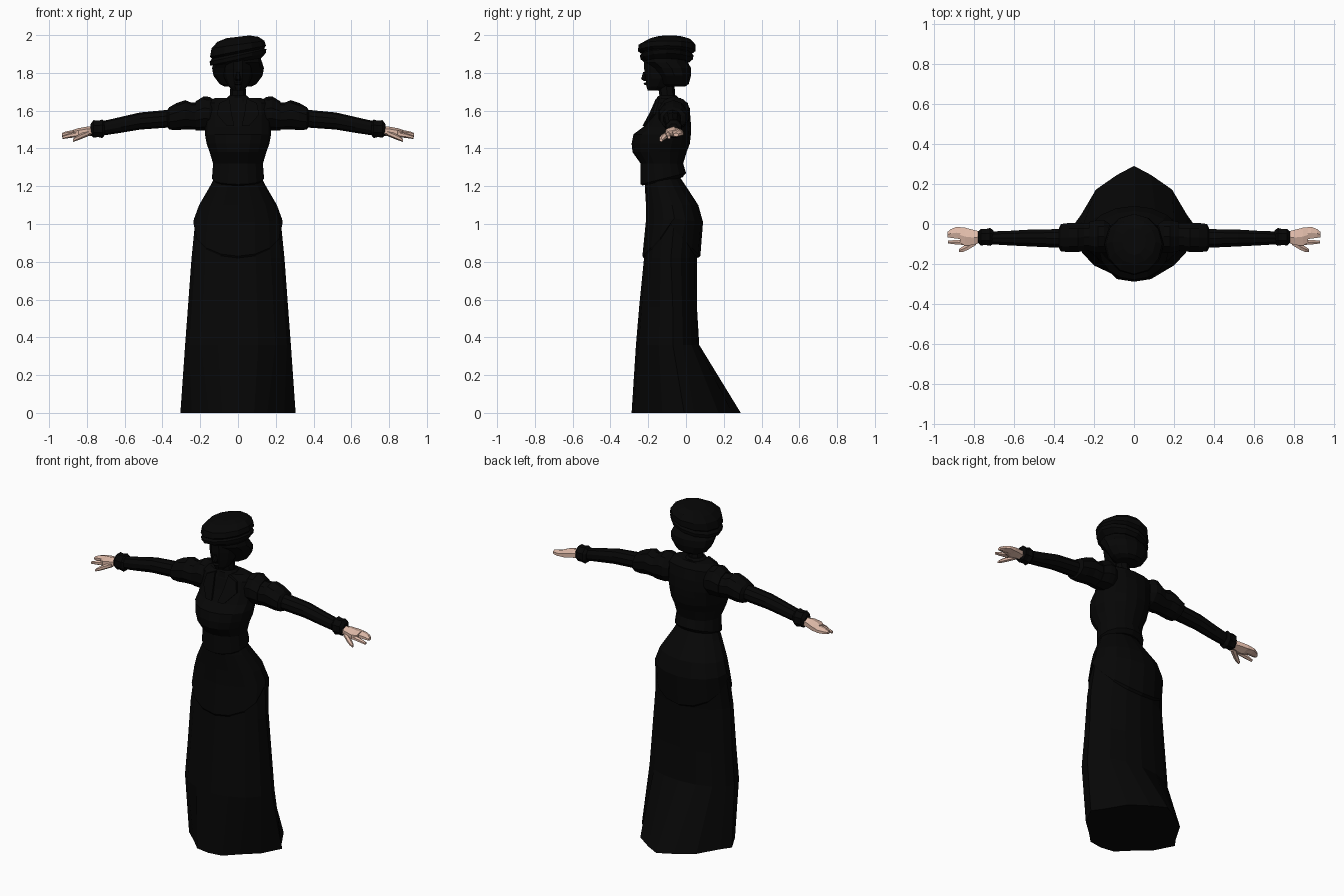
import bpy, bmesh, math


def material(name, rgb):
    m = bpy.data.materials.new(name)
    m.diffuse_color = (*rgb, 1)
    return m


BLACK = material("black cloth", (0.002, 0.002, 0.002))
SKIN = material("pale skin", (0.75, 0.50, 0.40))


def loft(name, rings, mat):
    """Skin a list of equal-length point rings and close both ends."""
    bm = bmesh.new()
    vs = [[bm.verts.new(p) for p in r] for r in rings]
    n = len(rings[0])
    for a, b in zip(vs, vs[1:]):
        for i in range(n):
            j = (i + 1) % n
            bm.faces.new((a[i], a[j], b[j], b[i]))
    bm.faces.new(vs[0][::-1])
    bm.faces.new(vs[-1])
    bmesh.ops.recalc_face_normals(bm, faces=bm.faces)
    me = bpy.data.meshes.new(name)
    bm.to_mesh(me)
    bm.free()
    me.materials.append(mat)
    ob = bpy.data.objects.new(name, me)
    bpy.context.collection.objects.link(ob)
    return ob


def level(z, rx, front, back, n=16, mid=None, tilt_x=0, tilt_y=0, drop=0):
    """Horizontal ring with separate front and back depth; drop lowers front and back."""
    mid = (front + back) / 2 if mid is None else mid
    pts = []
    for i in range(n):
        a = 2 * math.pi * i / n
        x, s = rx * math.cos(a), math.sin(a)
        y = mid + s * ((back - mid) if s > 0 else (mid - front))
        pts.append((x, y, z + tilt_x * x + tilt_y * (y - mid) - drop * abs(s) ** 0.8))
    return pts


def outline(z, half):
    """Ring from a half outline that runs from the side to the back, then front to side."""
    back, front = half
    right = [(x, y) for x, y in back]
    left = [(-x, y) for x, y in back[-2::-1]]
    under = [(-x, y) for x, y in front[:-1]]
    return [(x, y, z) for x, y in right + left + under + front[::-1]]


def across(x, front, back, low, high, side, n=10):
    """Ring standing across an arm."""
    y, z = (front + back) / 2, (low + high) / 2
    k = 1 / math.cos(math.pi / n)
    return [(side * x,
             y + (back - front) / 2 * k * math.cos(2 * math.pi * (i + .5) / n),
             z + (high - low) / 2 * k * math.sin(2 * math.pi * (i + .5) / n)) for i in range(n)]


# Long skirt: angular hem with a pointed train at the back
hem = ([(0.305, -0.01), (0.265, 0.045), (0.19, 0.172), (0.085, 0.245), (0, 0.29)],
       [(0.245, -0.125), (0.155, -0.205), (0.085, -0.275), (0, -0.288)])
skirt = [outline(0, hem),
         level(0.36, 0.280, -0.265, 0.07, mid=-0.07),
         level(0.56, 0.265, -0.248, 0.058, mid=-0.07),
         level(0.82, 0.246, -0.222, 0.057, mid=-0.08),
         level(1.02, 0.226, -0.205, 0.08),
         level(1.22, 0.13, -0.20, -0.02)]
loft("skirt", skirt, BLACK)

# Fitted overskirt, lower edge dipping at front and back
overskirt = [level(1.0, 0.234, -0.224, 0.062, drop=0.18),
             level(1.01, 0.237, -0.231, 0.076, drop=0.18),
             level(1.03, 0.232, -0.213, 0.09, drop=0.02),
             level(1.10, 0.206, -0.212, 0.065),
             level(1.20, 0.148, -0.218, 0.0),
             level(1.245, 0.125, -0.21, -0.03)]
loft("overskirt", overskirt, BLACK)

# Jacket bodice with a full bust and flat shoulders
bodice = [level(1.225, 0.125, -0.23, -0.02, tilt_y=0.2),
          level(1.24, 0.138, -0.24, 0.0, tilt_y=0.25),
          level(1.32, 0.132, -0.24, -0.015),
          level(1.38, 0.15, -0.283, 0.003),
          level(1.425, 0.166, -0.288, 0.02),
          level(1.475, 0.175, -0.278, 0.026),
          level(1.515, 0.175, -0.225, 0.027),
          level(1.58, 0.178, -0.188, 0.022),
          level(1.64, 0.175, -0.165, 0.01),
          level(1.668, 0.12, -0.14, -0.03)]
loft("bodice", bodice, BLACK)

# Collar and neck
loft("collar", [level(1.64, 0.085, -0.165, -0.03, 10), level(1.673, 0.055, -0.155, -0.04, 10),
                level(1.68, 0.045, -0.145, -0.05, 10)], BLACK)
loft("neck", [level(1.66, 0.042, -0.138, -0.055, 8), level(1.78, 0.04, -0.155, -0.065, 8)], BLACK)

# Head with chin, nose and lips
head = [level(1.708, 0.028, -0.205, -0.13, 10), level(1.728, 0.05, -0.213, -0.09, 10),
        level(1.77, 0.072, -0.218, -0.05, 10), level(1.82, 0.08, -0.226, -0.03, 10),
        level(1.88, 0.08, -0.228, -0.02, 10)]
loft("head", head, BLACK)
loft("nose", [level(1.757, 0.014, -0.225, -0.205, 6), level(1.768, 0.015, -0.24, -0.205, 6),
              level(1.805, 0.007, -0.228, -0.21, 6)], BLACK)
loft("lips", [level(1.735, 0.014, -0.218, -0.20, 6), level(1.742, 0.022, -0.227, -0.20, 6),
              level(1.75, 0.01, -0.219, -0.20, 6)], BLACK)

# Full hair gathered under the hat, open around the face
hair = [level(1.727, 0.07, -0.11, -0.005, 12), level(1.742, 0.098, -0.13, 0.015, 12),
        level(1.785, 0.130, -0.15, 0.026, 12), level(1.825, 0.137, -0.18, 0.027, 12),
        level(1.855, 0.128, -0.22, 0.01, 12), level(1.89, 0.115, -0.22, 0.0, 12)]
loft("hair", hair, BLACK)

# Tilted soft hat: band, crease, puffed crown
hat = [level(z, rx, f, b, 12, tilt_x=t) for z, rx, f, b, t in (
    (1.858, 0.120, -0.22, 0.015, .15), (1.872, 0.147, -0.24, 0.036, .22),
    (1.892, 0.150, -0.245, 0.04, .22), (1.903, 0.138, -0.235, 0.03, .2),
    (1.915, 0.148, -0.255, 0.05, .2), (1.95, 0.140, -0.250, 0.05, .14),
    (1.978, 0.108, -0.200, 0.025, .12), (1.991, 0.06, -0.155, -0.02, .12))]
loft("hat", hat, BLACK)

for side, word in ((1, "left"), (-1, "right")):
    def limb(part, rings, mat, n=10):
        loft(word + "_" + part, [across(*r, side, n) for r in rings], mat)

    # Puffed sleeve cap and upper sleeve
    limb("shoulder_puff", [(0.12, -0.13, 0.0, 1.51, 1.65), (0.15, -0.145, 0.02, 1.50, 1.668),
                           (0.18, -0.145, 0.02, 1.50, 1.672), (0.225, -0.135, 0.01, 1.50, 1.645)], BLACK)
    limb("upper_sleeve", [(0.19, -0.13, 0.005, 1.50, 1.64), (0.25, -0.135, 0.005, 1.505, 1.64),
                          (0.28, -0.14, 0.005, 1.505, 1.652), (0.325, -0.14, 0.005, 1.50, 1.637),
                          (0.365, -0.137, 0.0, 1.503, 1.615), (0.375, -0.12, -0.02, 1.52, 1.60)], BLACK)
    # Tapering lower sleeve
    limb("lower_sleeve", [(0.34, -0.12, -0.025, 1.515, 1.605), (0.52, -0.112, -0.028, 1.502, 1.588),
                          (0.62, -0.107, -0.034, 1.485, 1.565), (0.73, -0.10, -0.038, 1.468, 1.54)], BLACK)
    # Ruffled cuff
    limb("cuff", [(0.702, -0.098, -0.032, 1.475, 1.54), (0.718, -0.109, -0.02, 1.455, 1.553),
                  (0.74, -0.105, -0.025, 1.46, 1.547), (0.765, -0.107, -0.024, 1.458, 1.55),
                  (0.78, -0.093, -0.04, 1.47, 1.53)], BLACK, 8)
    # Hand: palm with grouped fingers, forefinger and thumb
    limb("palm", [(0.76, -0.088, -0.04, 1.47, 1.515), (0.80, -0.105, -0.03, 1.468, 1.512),
                  (0.845, -0.108, -0.018, 1.463, 1.504), (0.87, -0.092, -0.016, 1.465, 1.497)], SKIN, 6)
    limb("fingers", [(0.85, -0.077, -0.019, 1.466, 1.499), (0.885, -0.073, -0.014, 1.465, 1.493),
                     (0.915, -0.069, -0.026, 1.463, 1.487), (0.932, -0.066, -0.04, 1.463, 1.48)], SKIN, 6)
    limb("forefinger", [(0.84, -0.105, -0.078, 1.464, 1.49), (0.89, -0.102, -0.08, 1.457, 1.479),
                        (0.93, -0.097, -0.083, 1.451, 1.466)], SKIN, 6)
    limb("thumb", [(0.79, -0.105, -0.065, 1.468, 1.495), (0.83, -0.129, -0.096, 1.452, 1.478),
                   (0.855, -0.14, -0.112, 1.442, 1.464), (0.873, -0.14, -0.124, 1.436, 1.45)], SKIN, 6)
    # Jacket lapel lying close on the chest
    edge = [(0.045, -0.155, 1.665), (0.10, -0.158, 1.64), (0.112, -0.172, 1.58), (0.06, -0.222, 1.52),
            (0.02, -0.226, 1.52), (0.035, -0.188, 1.59)]
    loft(word + "_lapel", [[(side * x, y + d, z) for x, y, z in edge] for d in (-0.004, 0.02)], BLACK)
